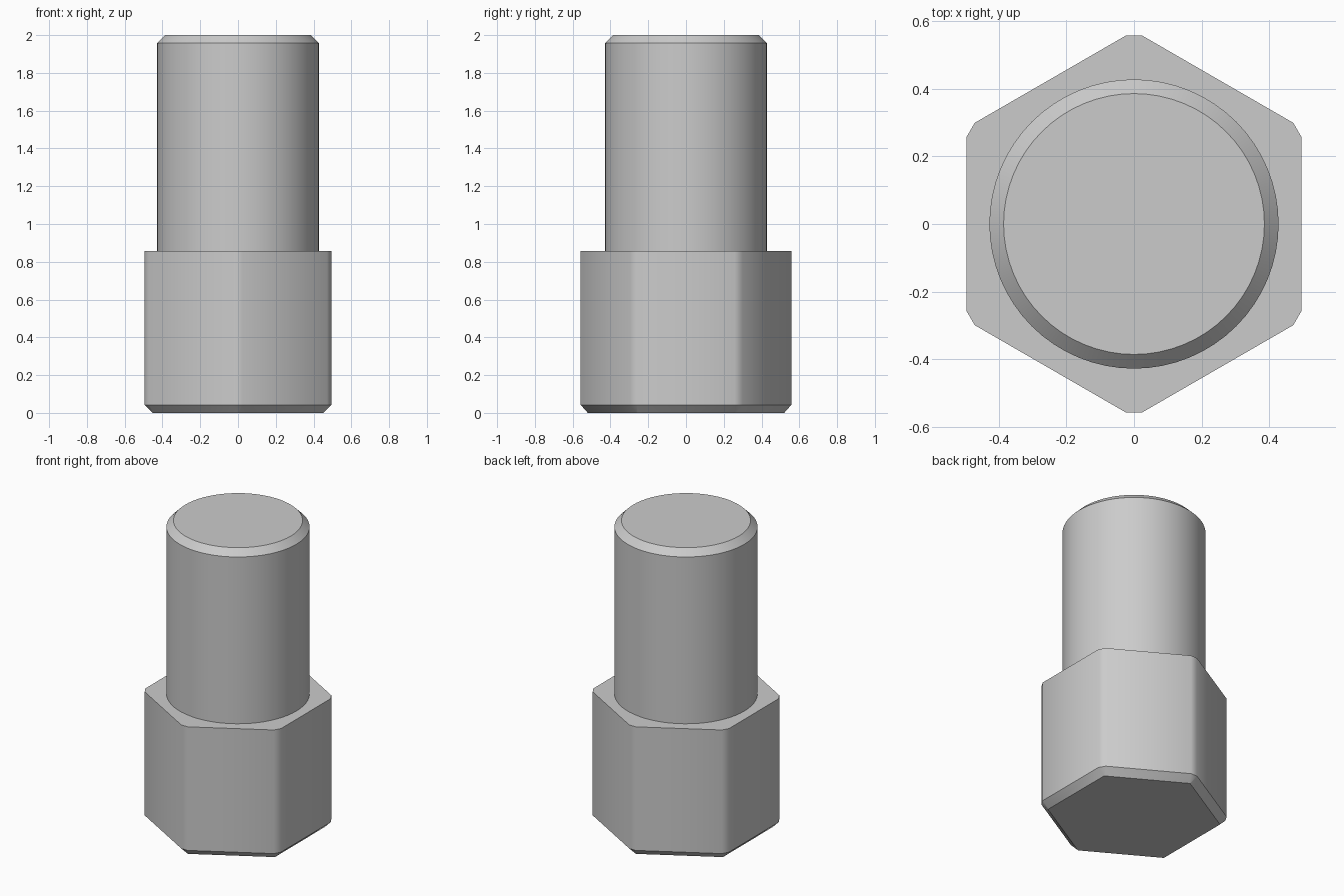
import bpy
import bmesh
from math import pi, sin, cos, radians, sqrt

default = bpy.data.objects.get("Cube")
if default:
    bpy.data.objects.remove(default, do_unlink=True)

steel = bpy.data.materials.new("grey steel")
steel.use_nodes = True
GREY = (0.6, 0.6, 0.6, 1)
steel.diffuse_color = GREY
steel.node_tree.nodes["Principled BSDF"].inputs["Base Color"].default_value = GREY


def circle(radius, sides=64):
    return [(radius * cos(2 * pi * i / sides), radius * sin(2 * pi * i / sides))
            for i in range(sides)]


def clipped_hexagon(apothem, reach):
    """Hexagon pointing along y, with each corner cut flat at distance reach."""
    half = (2 * apothem / sqrt(3) - reach) * sqrt(3)
    points = []
    for i in range(6):
        a = radians(30 + 60 * i)
        for s in (-half, half):
            points.append((reach * cos(a) - s * sin(a), reach * sin(a) + s * cos(a)))
    return points


def loft(name, sections):
    """Capped solid through (outline, height) sections from bottom to top."""
    bm = bmesh.new()
    rings = [[bm.verts.new((x, y, z)) for x, y in outline] for outline, z in sections]
    for low, high in zip(rings, rings[1:]):
        for i in range(len(low)):
            bm.faces.new((low[i - 1], low[i], high[i], high[i - 1]))
    bm.faces.new(rings[0][::-1])
    bm.faces.new(rings[-1])
    mesh = bpy.data.meshes.new(name)
    bm.to_mesh(mesh)
    bm.free()
    mesh.materials.append(steel)
    obj = bpy.data.objects.new(name, mesh)
    bpy.context.collection.objects.link(obj)
    bpy.ops.object.select_all(action="DESELECT")
    obj.select_set(True)
    bpy.context.view_layer.objects.active = obj
    bpy.ops.object.shade_smooth_by_angle(angle=radians(35))


# Hexagonal head, chamfered underneath
loft("hex_head", [
    (clipped_hexagon(0.452, 0.52), 0),
    (clipped_hexagon(0.495, 0.558), 0.043),
    (clipped_hexagon(0.495, 0.558), 0.858),
])

# Round shank, chamfered at the top
loft("round_shank", [
    (circle(0.428), 0.84),
    (circle(0.428), 1.958),
    (circle(0.386), 2),
])
